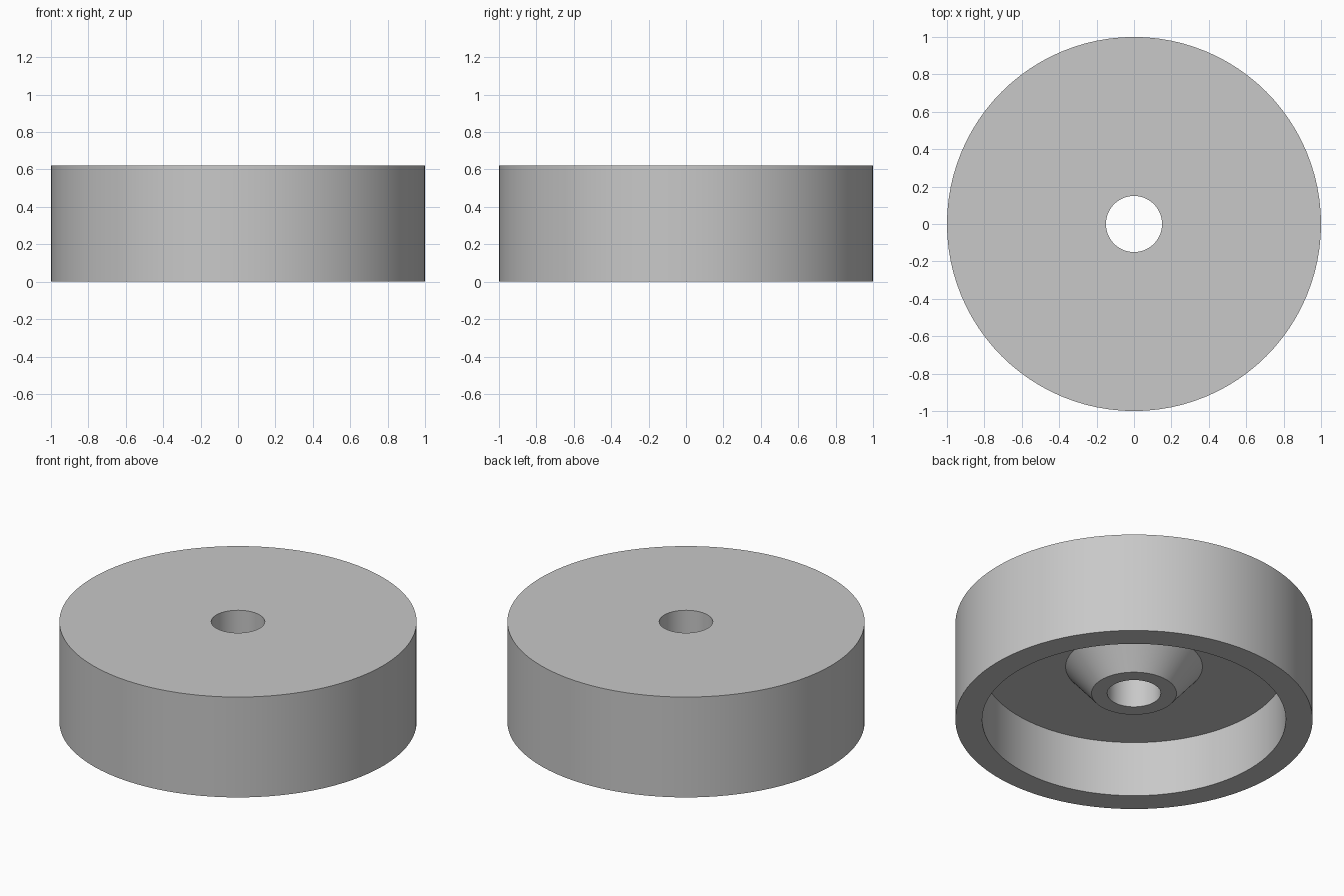
import bpy
import bmesh
import math

SEGMENTS = 96

cube = bpy.data.objects.get("Cube")
if cube:
    bpy.data.objects.remove(cube, do_unlink=True)


def make_material(name, rgb):
    mat = bpy.data.materials.new(name)
    mat.use_nodes = True
    mat.diffuse_color = (*rgb, 1)
    mat.node_tree.nodes["Principled BSDF"].inputs["Base Color"].default_value = (*rgb, 1)
    return mat


def lathe(name, profile, mat):
    """Revolve a closed (radius, height) profile around the z axis."""
    bm = bmesh.new()
    verts = [bm.verts.new((r, 0, z)) for r, z in profile]
    edges = [bm.edges.new((a, b)) for a, b in zip(verts, verts[1:] + verts[:1])]
    bmesh.ops.spin(bm, geom=verts + edges, cent=(0, 0, 0), axis=(0, 0, 1),
                   angle=math.tau, steps=SEGMENTS, use_merge=True)
    bmesh.ops.remove_doubles(bm, verts=bm.verts, dist=0.0001)
    bmesh.ops.recalc_face_normals(bm, faces=bm.faces)
    mesh = bpy.data.meshes.new(name)
    bm.to_mesh(mesh)
    bm.free()
    mesh.materials.append(mat)
    obj = bpy.data.objects.new(name, mesh)
    bpy.context.collection.objects.link(obj)
    bpy.ops.object.select_all(action="DESELECT")
    obj.select_set(True)
    bpy.context.view_layer.objects.active = obj
    bpy.ops.object.shade_smooth_by_angle(angle=math.radians(30))
    return obj


# Dimensions of the hollow disc and its tapered centre boss
outer, inner, bore = 1.0, 0.85, 0.15
height, ceiling = 0.62, 0.343
boss_base, boss_tip, boss_bottom = 0.383, 0.238, 0.17

# Bore, top face, outer wall, rim, inner wall, recess ceiling, tapered boss
profile = [
    (bore, boss_bottom),
    (bore, height),
    (outer, height),
    (outer, 0),
    (inner, 0),
    (inner, ceiling),
    (boss_base, ceiling),
    (boss_tip, boss_bottom),
]
lathe("hollow_disc_with_boss", profile, make_material("light grey", (0.58, 0.58, 0.58)))
